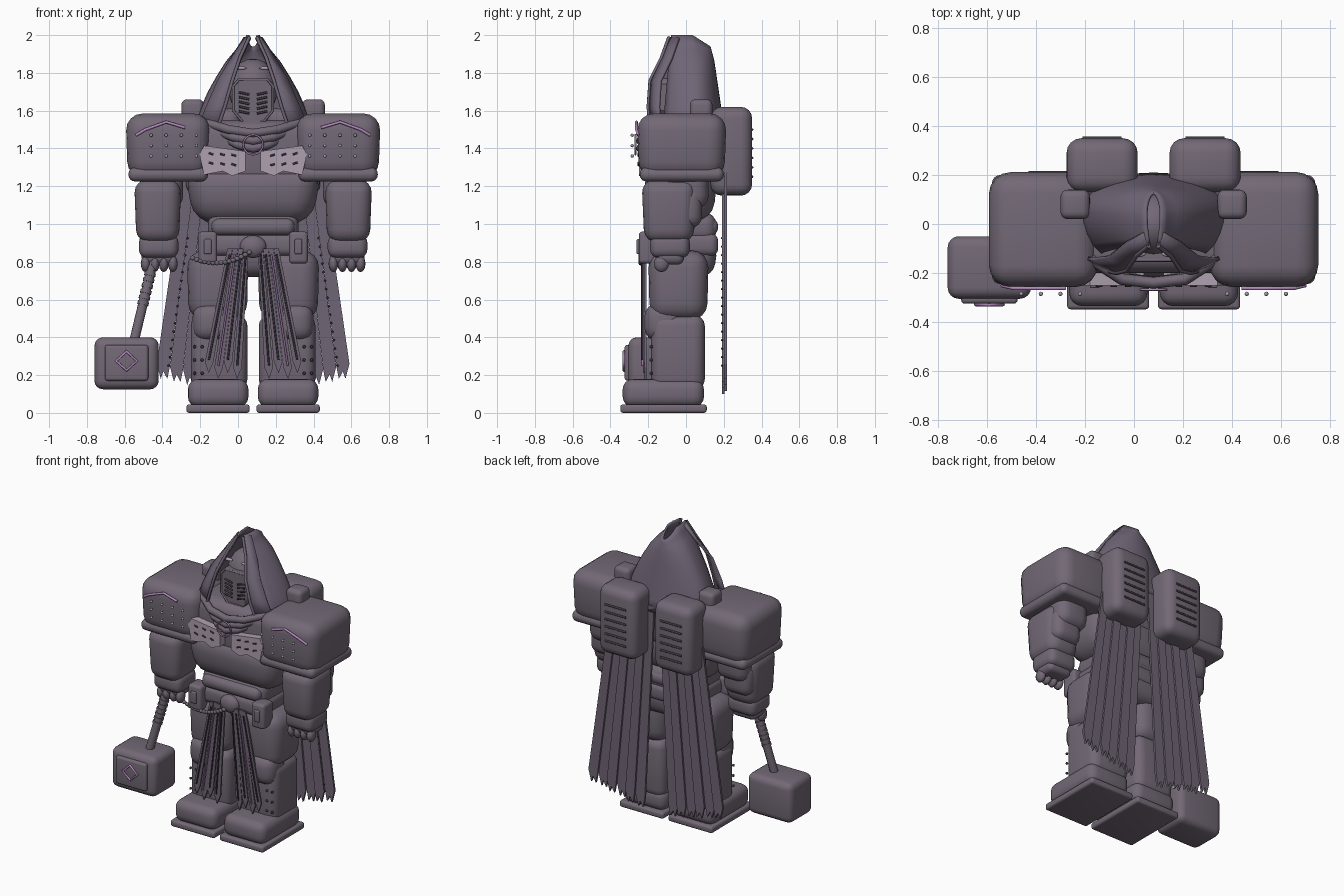
import bpy, bmesh, math
from mathutils import Vector

if "Cube" in bpy.data.objects:
    bpy.data.objects.remove(bpy.data.objects["Cube"])

CX = 0.08  # body centre line; the hammer widens the right side


def material(name, rgb):
    m = bpy.data.materials.new(name)
    m.use_nodes = True
    m.diffuse_color = (*rgb, 1)
    m.node_tree.nodes["Principled BSDF"].inputs["Base Color"].default_value = (*rgb, 1)
    return m


ARMOUR = material("armour grey violet", (0.17, 0.14, 0.18))
CLOTH = material("cloth grey violet", (0.16, 0.13, 0.18))
PALE = material("pale plate", (0.42, 0.35, 0.43))
TRIM = material("purple trim", (0.46, 0.25, 0.52))
DARK = material("dark slit", (0.05, 0.04, 0.055))


def finish(name, bm, mat, angle=40):
    me = bpy.data.meshes.new(name)
    bmesh.ops.recalc_face_normals(bm, faces=bm.faces)
    bm.to_mesh(me)
    bm.free()
    ob = bpy.data.objects.new(name, me)
    bpy.context.collection.objects.link(ob)
    me.materials.append(mat)
    bpy.ops.object.select_all(action="DESELECT")
    ob.select_set(True)
    bpy.context.view_layer.objects.active = ob
    bpy.ops.object.shade_smooth_by_angle(angle=math.radians(angle))
    return ob


def box(name, x, y, z, mat=ARMOUR, r=0.06, taper=1.0):
    """Rounded box from (min, max) pairs, x relative to the centre line."""
    bm = bmesh.new()
    bmesh.ops.create_cube(bm, size=1)
    for v in bm.verts:
        s = taper if v.co.z < 0 else 1
        v.co = [(p[0] + p[1]) / 2 + c * (p[1] - p[0]) * k
                for p, c, k in zip((x, y, z), v.co, (s, s, 1))]
        v.co.x += CX
    if r:
        bmesh.ops.bevel(bm, geom=bm.edges[:], offset=r, segments=4, profile=0.5,
                        affect="EDGES", clamp_overlap=True)
    return finish(name, bm, mat)


def ball(name, c, rad, mat=ARMOUR, seg=24):
    bm = bmesh.new()
    bmesh.ops.create_uvsphere(bm, u_segments=seg, v_segments=seg // 2, radius=1)
    for v in bm.verts:
        v.co = Vector([a + b * q for a, b, q in zip(c, v.co, rad)]) + Vector((CX, 0, 0))
    return finish(name, bm, mat, 60)


def tube(name, pts, r, mat=ARMOUR, cyclic=False):
    cu = bpy.data.curves.new(name, "CURVE")
    cu.dimensions = "3D"
    cu.bevel_depth, cu.bevel_resolution, cu.use_fill_caps = r, 2, True
    sp = cu.splines.new("POLY")
    sp.points.add(len(pts) - 1)
    for p, q in zip(sp.points, pts):
        p.co = (q[0] + CX, q[1], q[2], 1)
    sp.use_cyclic_u = cyclic
    ob = bpy.data.objects.new(name, cu)
    bpy.context.collection.objects.link(ob)
    cu.materials.append(mat)
    return ob


def plate(name, outline, y, depth, mat):
    """Flat front-facing polygon of (x, z) points, given thickness backwards."""
    bm = bmesh.new()
    f = bm.faces.new([bm.verts.new((px + CX, y, pz)) for px, pz in outline])
    ext = bmesh.ops.extrude_face_region(bm, geom=[f])
    for v in ext["geom"]:
        if isinstance(v, bmesh.types.BMVert):
            v.co.y += depth
    return finish(name, bm, mat, 20)


def span(s, a, b):
    return tuple(sorted((s * a, s * b)))


# Torso
box("chest", (-.365, .365), (-.23, .17), (1.0, 1.31), r=.12, taper=.86)
box("upper_chest", (-.32, .32), (-.20, .17), (1.2, 1.55), r=.08)
box("abdomen", (-.24, .24), (-.19, .16), (.90, 1.06), r=.06)
box("belly_band", (-.22, .22), (-.215, .17), (.94, 1.03), r=.04)
box("belt", (-.25, .25), (-.20, .17), (.83, .95), r=.04)
box("pelvis", (-.25, .25), (-.16, .17), (.72, .90), r=.07, taper=.85)
ball("belt_buckle", (0, -.20, .88), (.07, .04, .06))
for i in range(3):
    w, z = .26 - i * .05, 1.53 - i * .04
    tube("collar_band", [(-w, -.14, z + .01), (-w * .5, -.225, z - .03), (0, -.24, z - .05),
                         (w * .5, -.225, z - .03), (w, -.14, z + .01)], .024)
ring = [(.052 * math.cos(a * math.pi / 12), -.268, 1.42 + .052 * math.sin(a * math.pi / 12))
        for a in range(24)]
tube("collar_ring", ring, .005, TRIM, True)

# Head
ball("helmet", (0, .0, 1.72), (.132, .13, .155))
plate("face_plate", [(-.11, 1.74), (-.08, 1.77), (.08, 1.77), (.11, 1.74), (.11, 1.6),
                     (.06, 1.53), (-.06, 1.53), (-.11, 1.6)], -.145, .12, ARMOUR)
tube("face_plate_rim", [(-.105, -.147, 1.6), (-.105, -.147, 1.73), (-.075, -.147, 1.765),
                        (.075, -.147, 1.765), (.105, -.147, 1.73), (.105, -.147, 1.6),
                        (.055, -.147, 1.54), (-.055, -.147, 1.54)], .007, ARMOUR, True)

# Hood: shell of open rings, split at the peak
bm = bmesh.new()
rings = []
profile = [(1.46, .30), (1.54, .305), (1.62, .275), (1.70, .24), (1.78, .195),
           (1.86, .145), (1.92, .095), (1.96, .055), (2.0, .035)]
for z, w in profile:
    t = (z - 1.46) / .54
    front, back, row = -.13 + .05 * t, .21 - .08 * t, []
    for k in range(25):
        a = math.radians(-45 + k * 270 / 24)
        mid = (front * .45 + back * .55)
        fall = max(0, math.sin(a)) * .06 * max(0, (t - .75) * 4)
        y = mid + math.sin(a) * (back - mid if a > 0 and a < math.pi else (mid - front) * 1.4)
        row.append(bm.verts.new((CX + w * math.cos(a), y, z - fall)))
    rings.append(row)
for lo, hi in zip(rings, rings[1:]):
    for k in range(24):
        bm.faces.new((lo[k], lo[k + 1], hi[k + 1], hi[k]))
hood = finish("hood", bm, CLOTH, 50)
hood.modifiers.new("thickness", "SOLIDIFY").thickness = .012

for s in (-1, 1):
    # Hood lapel and edging
    bm = bmesh.new()
    edge = [(.02, .05, -.09, 1.99), (.07, .12, -.13, 1.88), (.11, .19, -.19, 1.76),
            (.15, .25, -.20, 1.62), (.19, .30, -.19, 1.50)]
    rows = [[bm.verts.new((CX + s * a, y, z)), bm.verts.new((CX + s * b, y + .05, z))]
            for a, b, y, z in edge]
    for p, q in zip(rows, rows[1:]):
        bm.faces.new((p[0], p[1], q[1], q[0]))
    finish("hood_lapel", bm, CLOTH, 30).modifiers.new("thickness", "SOLIDIFY").thickness = .015
    tube("hood_edging", [(s * a, y, z) for a, b, y, z in edge], .009, CLOTH)

    # Eyes and face grille
    ball("eye", (s * .068, -.122, 1.825), (.036, .014, .010), PALE, 12)
    for i in range(5):
        z = 1.585 + i * .025
        tube("grille_slit", [(s * .02, -.148, z), (s * .075, -.148, z + .012)], .006, DARK)

    # Pale chest plate with slits
    plate("chest_plate", [(s * .04, 1.28), (s * .04, 1.385), (s * .26, 1.415), (s * .285, 1.37),
                          (s * .26, 1.26), (s * .16, 1.28), (s * .11, 1.255)], -.25, .07, PALE)
    for i in range(3):
        for j in range(2):
            x, z = .09 + i * .06, 1.31 + j * .05 + i * .004
            tube("plate_slit", [(s * x, -.252, z), (s * (x + .025), -.252, z + .008)], .005, DARK)

    # Pauldron with trim and studs
    box("pauldron", span(s, .225, .675), (-.26, .215), (1.24, 1.585), r=.09, taper=.95)
    box("pauldron_lip", span(s, .24, .66), (-.245, .20), (1.225, 1.30), r=.035)
    tube("pauldron_trim", [(s * .62, -.25, 1.47), (s * .57, -.262, 1.50), (s * .46, -.262, 1.54),
                           (s * .36, -.262, 1.51)], .008, TRIM)
    for i in range(4):
        for j in range(3):
            ball("pauldron_stud", (s * (.30 + i * .08), -.285, 1.36 + j * .055),
                 (.009, .009, .009), PALE, 8)

    # Arm, hand and fingers
    box("upper_arm", span(s, .37, .60), (-.14, .12), (1.08, 1.34), r=.07)
    box("forearm", span(s, .38, .63), (-.235, .055), (.90, 1.235), r=.07, taper=.9)
    box("elbow_guard", span(s, .40, .61), (-.10, .085), (.98, 1.20), r=.06)
    box("cuff", span(s, .395, .605), (-.19, .02), (.82, .945), r=.045)
    for i in range(4):
        x = .425 + i * .048
        ball("finger", (s * x, -.13, .79), (.026, .04, .045), ARMOUR, 12)
    box("palm", span(s, .41, .59), (-.16, -.01), (.785, .88), r=.035)

    # Leg
    box("thigh", span(s, .025, .35), (-.20, .12), (.49, .86), r=.09, taper=.95)
    box("greave", span(s, .03, .33), (-.185, .10), (.12, .52), r=.06)
    box("knee_pad", span(s, .12, .32), (-.22, -.02), (.38, .58), r=.07)
    box("boot", span(s, .025, .345), (-.335, .095), (.03, .18), r=.055)
    box("boot_sole", span(s, .018, .353), (-.348, .11), (0, .045), r=.015)
    for i in range(3):
        for j in range(2):
            ball("greave_stud", (s * (.27 + j * .04), -.185, .21 + i * .07),
                 (.009, .009, .009), DARK, 8)

    # Belt pouch
    box("pouch", span(s, .19, .29), (-.25, -.14), (.79, .96), r=.02)
    box("pouch_clasp", span(s, .22, .26), (-.262, -.24), (.84, .92), r=.008)

    # Hanging cloth strips with piping
    for i in range(4):
        t, b = .025 + i * .028, .06 + i * .05
        hem = .22 + .03 * (i % 2)
        plate("tabard_strip", [(s * t, .87), (s * (t + .027), .87), (s * (b + .045), hem + .02),
                               (s * (b + .025), hem - .04), (s * b, hem + .02)],
              -.222 - .006 * (i % 2), .012, CLOTH)
        tube("tabard_piping", [(s * (t + .014), -.232, .84), (s * (b + .024), -.232, hem + .03)],
             .005, TRIM if i == 2 else DARK)

    # Backpack pod with vents and knob
    box("backpack_pod", span(s, .065, .355), (.13, .35), (1.15, 1.62), r=.06)
    for i in range(6):
        z = 1.25 + i * .05
        tube("vent_slit", [(s * .13, .35, z), (s * .29, .35, z)], .007, DARK)
    box("shoulder_knob", span(s, .26, .38), (.02, .14), (1.53, 1.66), r=.03)

    # Cape half: pleated strips with a torn hem
    for i in range(6):
        def at(u, top=.02, wide=.33, low=.09, far=.51):
            return top + (wide - top) * u, low + (far - low) * u
        (t0, b0), (t1, b1) = at(i / 6), at((i + 1) / 6)
        hem = .10 + .016 * i
        plate("cape_strip", [(s * t0, 1.5), (s * t1, 1.5), (s * b1, hem + .08),
                             (s * (b0 * .3 + b1 * .7), hem), (s * (b0 + b1) / 2, hem + .04),
                             (s * (b0 * .8 + b1 * .2), hem), (s * b0, hem + .07)],
              .19 + .012 * (i % 2), .015, CLOTH)
    for i in range(16):
        z = .25 + i * .045
        ball("cape_stud", (s * (.455 - .15 * (z - .2)), .19, z), (.006, .006, .006), DARK, 8)

# Chain from pouch to buckle
for i in range(15):
    t = i / 14
    ball("chain_link", (-.32 + .30 * t, -.24, .80 + .03 * t - .16 * t * (1 - t) + .02),
         (.015, .012, .013), ARMOUR, 10)

# Hammer
grip, foot = Vector((-.53, -.13, .80)), Vector((-.635, -.18, .36))
tube("hammer_handle", [grip, foot], .027)
for i in range(7):
    p = grip.lerp(foot, .08 + i * .07)
    d = (foot - grip) * .02
    tube("grip_wrap", [p - d, p + d], .032)
box("hammer_head", (-.84, -.50), (-.305, -.05), (.125, .40), r=.045)
box("hammer_face", (-.785, -.555), (-.325, -.29), (.17, .36), r=.015)
tube("hammer_diamond", [(-.67, -.328, .325), (-.615, -.328, .275), (-.67, -.328, .225),
                        (-.725, -.328, .275)], .008, TRIM, True)
